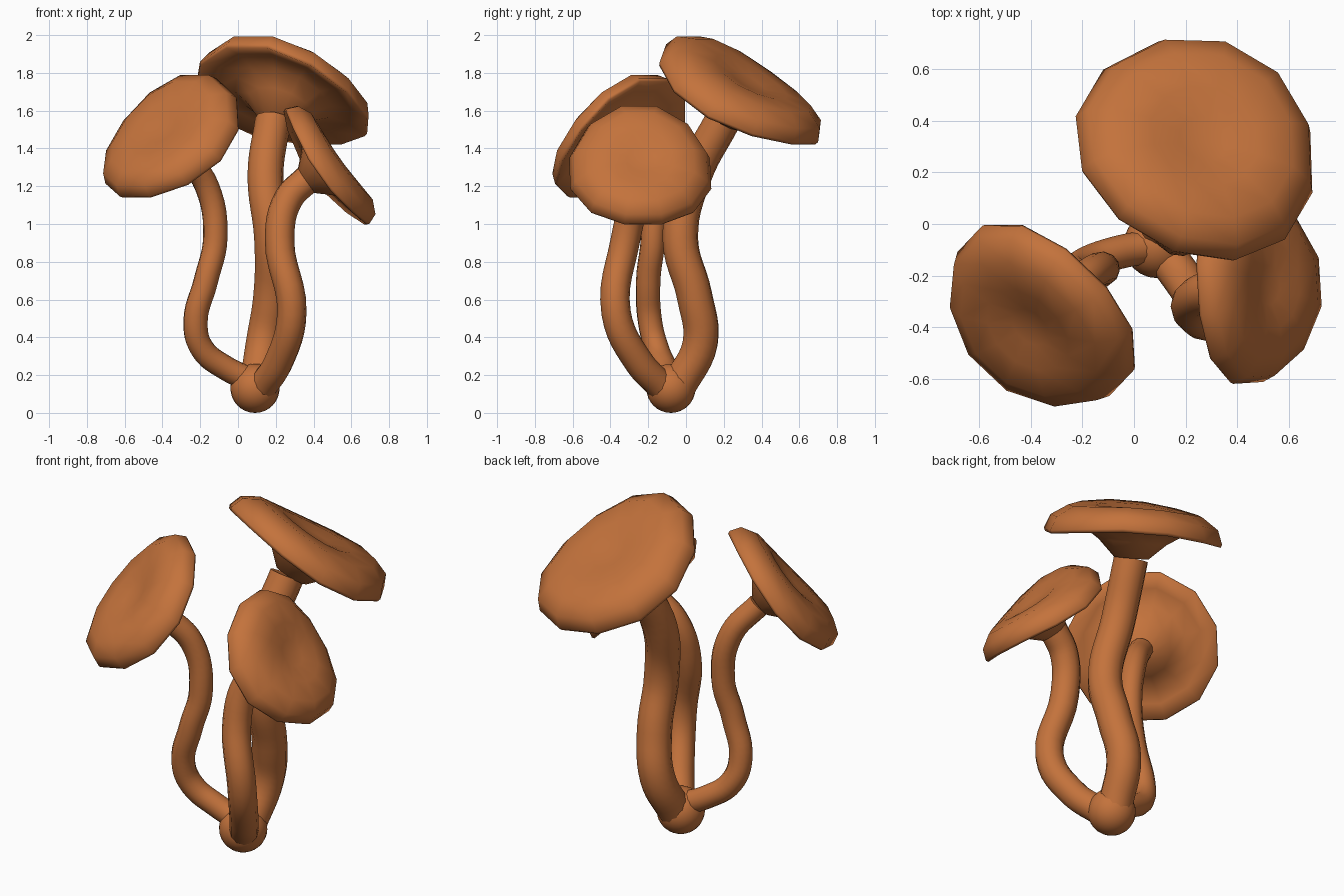
import bpy, bmesh, math
from mathutils import Vector, Matrix

if "Cube" in bpy.data.objects:
    bpy.data.objects.remove(bpy.data.objects["Cube"])

mat = bpy.data.materials.new("orange_brown")
mat.diffuse_color = (0.55, 0.17, 0.045, 1)
mat.use_nodes = True
mat.node_tree.nodes["Principled BSDF"].inputs["Base Color"].default_value = mat.diffuse_color


def link(name, bm):
    mesh = bpy.data.meshes.new(name)
    bmesh.ops.recalc_face_normals(bm, faces=bm.faces)
    for f in bm.faces:
        f.smooth = True
    bm.to_mesh(mesh)
    bm.free()
    mesh.materials.append(mat)
    obj = bpy.data.objects.new(name, mesh)
    bpy.context.collection.objects.link(obj)
    return obj


def cap(name, centre, normal, radius, stem_r, droop=0.14, sides=12):
    """Lathed cap: dimpled top, turned-down rim, funnel underside, sides bent down."""
    profile = [(0.2, 0.18), (0.45, 0.245), (0.75, 0.265), (0.94, 0.18), (1.0, 0.04),
               (0.985, 0.0), (0.78, 0.04), (0.56, 0.0), (0.38, -0.14),
               (stem_r / radius, -0.33)]
    bm = bmesh.new()
    rings = []
    for r, h in profile:
        ring = []
        for i in range(sides):
            a = 2 * math.pi * (i + 0.5) / sides
            x, y = r * math.cos(a), r * math.sin(a)
            ring.append(bm.verts.new((x, y, h - droop * x * x)))
        rings.append(ring)
    for a, b in zip(rings, rings[1:]):
        for i in range(sides):
            j = (i + 1) % sides
            bm.faces.new((a[i], a[j], b[j], b[i]))
    top = bm.verts.new((0, 0, 0.16))
    for i in range(sides):
        bm.faces.new((top, rings[0][i], rings[0][(i + 1) % sides]))
    bm.faces.new(rings[-1])
    # local x stays horizontal, local y runs up the slope
    n = Vector(normal).normalized()
    side = Vector((0, 0, 1)).cross(n).normalized()
    rot = Matrix((side, n.cross(side), n)).transposed().to_4x4()
    bm.transform(Matrix.Translation(centre) @ rot @ Matrix.Scale(radius, 4))
    return link(name, bm)


def stem(name, points, radius):
    """Round tube along a smooth path."""
    cu = bpy.data.curves.new(name, 'CURVE')
    cu.dimensions = '3D'
    cu.bevel_depth = radius
    cu.bevel_resolution = 4
    cu.resolution_u = 6
    cu.use_fill_caps = True
    sp = cu.splines.new('BEZIER')
    sp.bezier_points.add(len(points) - 1)
    for bp, p in zip(sp.bezier_points, points):
        bp.co = p
        bp.handle_left_type = bp.handle_right_type = 'AUTO'
    cu.materials.append(mat)
    obj = bpy.data.objects.new(name, cu)
    bpy.context.collection.objects.link(obj)
    bpy.ops.object.select_all(action='DESELECT')
    obj.select_set(True)
    bpy.context.view_layer.objects.active = obj
    bpy.ops.object.convert(target='MESH')


# shared root ball
bm = bmesh.new()
bmesh.ops.create_uvsphere(bm, u_segments=24, v_segments=16, radius=0.13,
                          matrix=Matrix.Translation((0.09, -0.08, 0.13)))
link("root_ball", bm)

# tall back mushroom
cap("back_cap", (0.245, 0.29, 1.68), (0.28, 0.475, 0.835), 0.487, 0.095)
stem("back_stem", [(0.10, -0.04, 0.14), (0.135, 0.075, 0.37), (0.175, 0.045, 0.62),
                   (0.18, -0.03, 0.92), (0.145, 0.04, 1.25), (0.185, 0.195, 1.55)], 0.095)

# left mushroom
cap("left_cap", (-0.362, -0.358, 1.45), (-0.53, -0.56, 0.645), 0.42, 0.065)
stem("left_stem", [(0.08, -0.085, 0.17), (-0.06, -0.11, 0.235), (-0.19, -0.155, 0.34),
                   (-0.225, -0.19, 0.48), (-0.17, -0.2, 0.70), (-0.12, -0.175, 0.93),
                   (-0.165, -0.19, 1.2), (-0.285, -0.28, 1.37)], 0.065)

# right mushroom
cap("right_cap", (0.465, -0.24, 1.3), (0.81, 0.05, 0.58), 0.387, 0.078, 0.2)
stem("right_stem", [(0.13, -0.13, 0.14), (0.215, -0.25, 0.27), (0.285, -0.37, 0.53),
                    (0.22, -0.32, 0.92), (0.265, -0.27, 1.13), (0.375, -0.24, 1.245)], 0.078)
